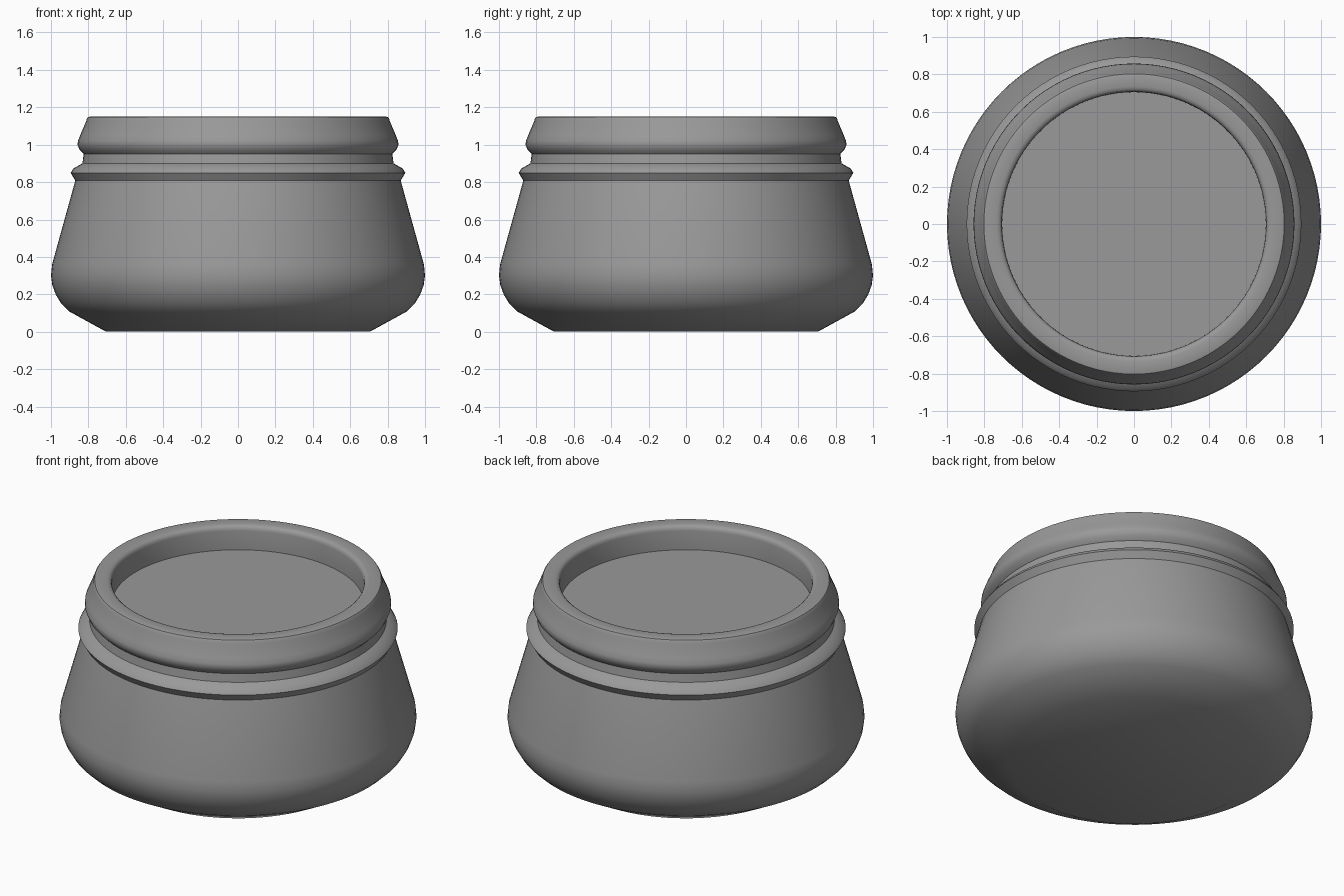
import bpy, bmesh, math

if "Cube" in bpy.data.objects:
    bpy.data.objects.remove(bpy.data.objects["Cube"])

SEGMENTS = 96


def lathe(name, profile, angle=38):
    """Spin an (r, z) profile around the z axis."""
    bm = bmesh.new()
    verts = [bm.verts.new((r, 0, z)) for r, z in profile]
    edges = [bm.edges.new(pair) for pair in zip(verts, verts[1:])]
    bmesh.ops.spin(bm, geom=verts + edges, cent=(0, 0, 0), axis=(0, 0, 1),
                   angle=math.tau, steps=SEGMENTS, use_duplicate=False)
    bmesh.ops.remove_doubles(bm, verts=bm.verts[:], dist=1e-4)
    bmesh.ops.recalc_face_normals(bm, faces=bm.faces[:])
    mesh = bpy.data.meshes.new(name)
    bm.to_mesh(mesh)
    bm.free()
    obj = bpy.data.objects.new(name, mesh)
    bpy.context.collection.objects.link(obj)
    bpy.ops.object.select_all(action='DESELECT')
    obj.select_set(True)
    bpy.context.view_layer.objects.active = obj
    bpy.ops.object.shade_smooth_by_angle(angle=math.radians(angle))
    return obj


# Bowl-shaped body, collar ring, neck, flared lip and recessed top, one closed skin
base = [(0, 0), (0.705, 0), (0.90, 0.107), (0.945, 0.15), (0.975, 0.20),
        (0.993, 0.25), (1.0, 0.30), (0.994, 0.36)]
collar = [(0.87, 0.808), (0.895, 0.85), (0.88, 0.873), (0.845, 0.893)]
neck = [(0.832, 0.90), (0.825, 0.95)]
lip = [(0.847, 0.972), (0.858, 1.0), (0.856, 1.02), (0.844, 1.05),
       (0.812, 1.125), (0.809, 1.138), (0.803, 1.147), (0.793, 1.15)]
recess = [(0.735, 1.15), (0.72, 1.146), (0.71, 1.137), (0.706, 1.12),
          (0.705, 1.003), (0, 1.003)]
jar = lathe("jar", base + collar + neck + lip + recess)

# Dark grey finish
grey = bpy.data.materials.new("dark_grey")
grey.diffuse_color = (0.32, 0.32, 0.32, 1)
grey.use_nodes = True
grey.node_tree.nodes["Principled BSDF"].inputs["Base Color"].default_value = grey.diffuse_color
jar.data.materials.append(grey)
